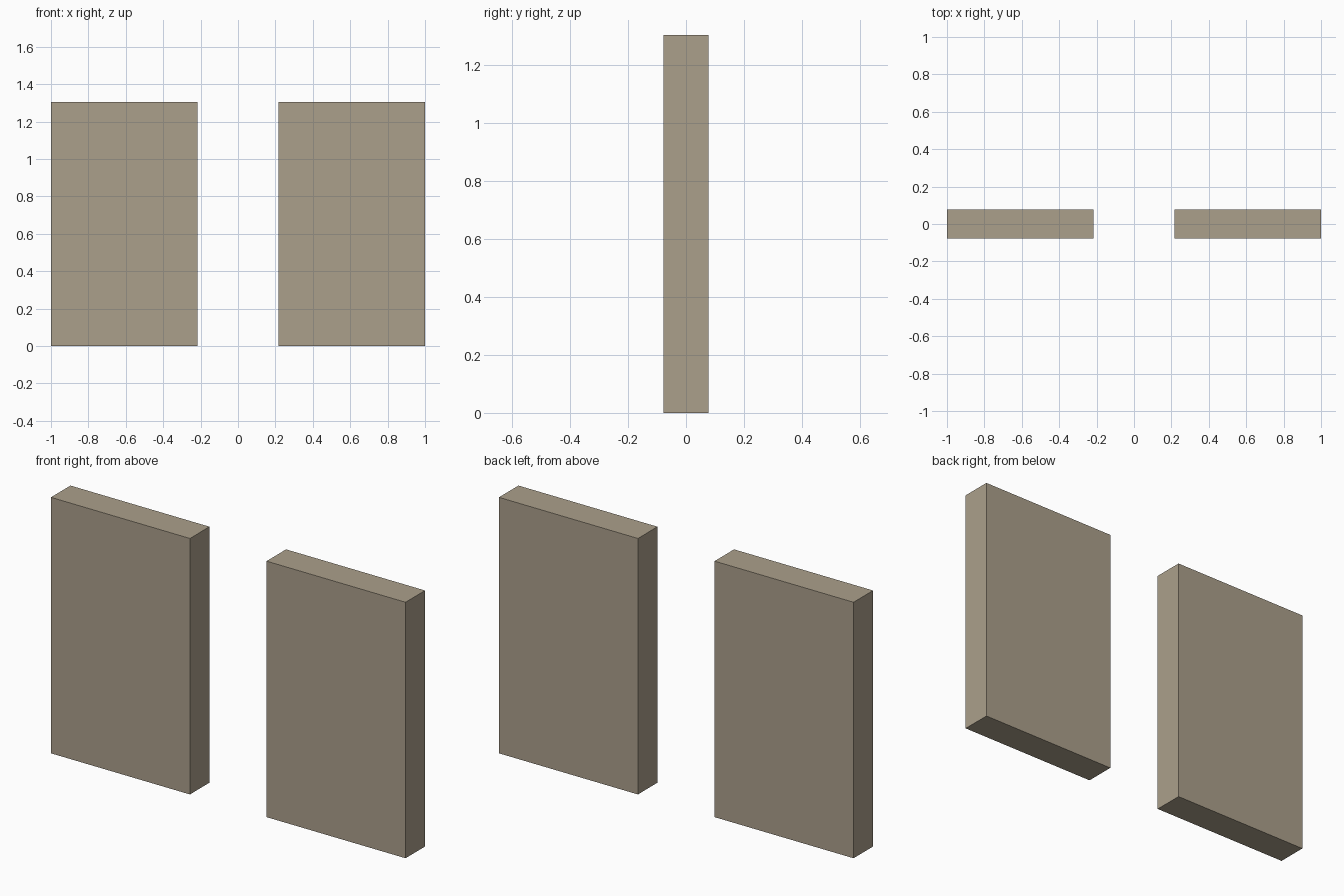
import bpy

if "Cube" in bpy.data.objects:
    bpy.data.objects.remove(bpy.data.objects["Cube"])

WIDTH, DEPTH, HEIGHT = 0.784, 0.157, 1.305

mat = bpy.data.materials.new("tan")
mat.diffuse_color = (0.41, 0.35, 0.26, 1)
mat.use_nodes = True
mat.node_tree.nodes["Principled BSDF"].inputs["Base Color"].default_value = mat.diffuse_color


def panel(name, side):
    """Upright slab standing on the ground, outer edge at x = side."""
    x = side * (1 - WIDTH / 2)
    bpy.ops.mesh.primitive_cube_add(size=1, location=(x, 0, HEIGHT / 2))
    ob = bpy.context.object
    ob.name = name
    ob.scale = (WIDTH, DEPTH, HEIGHT)
    bpy.ops.object.transform_apply(location=False, rotation=False, scale=True)
    ob.data.materials.append(mat)


# Matching pair of slabs with a gap between them
panel("left_panel", -1)
panel("right_panel", 1)
